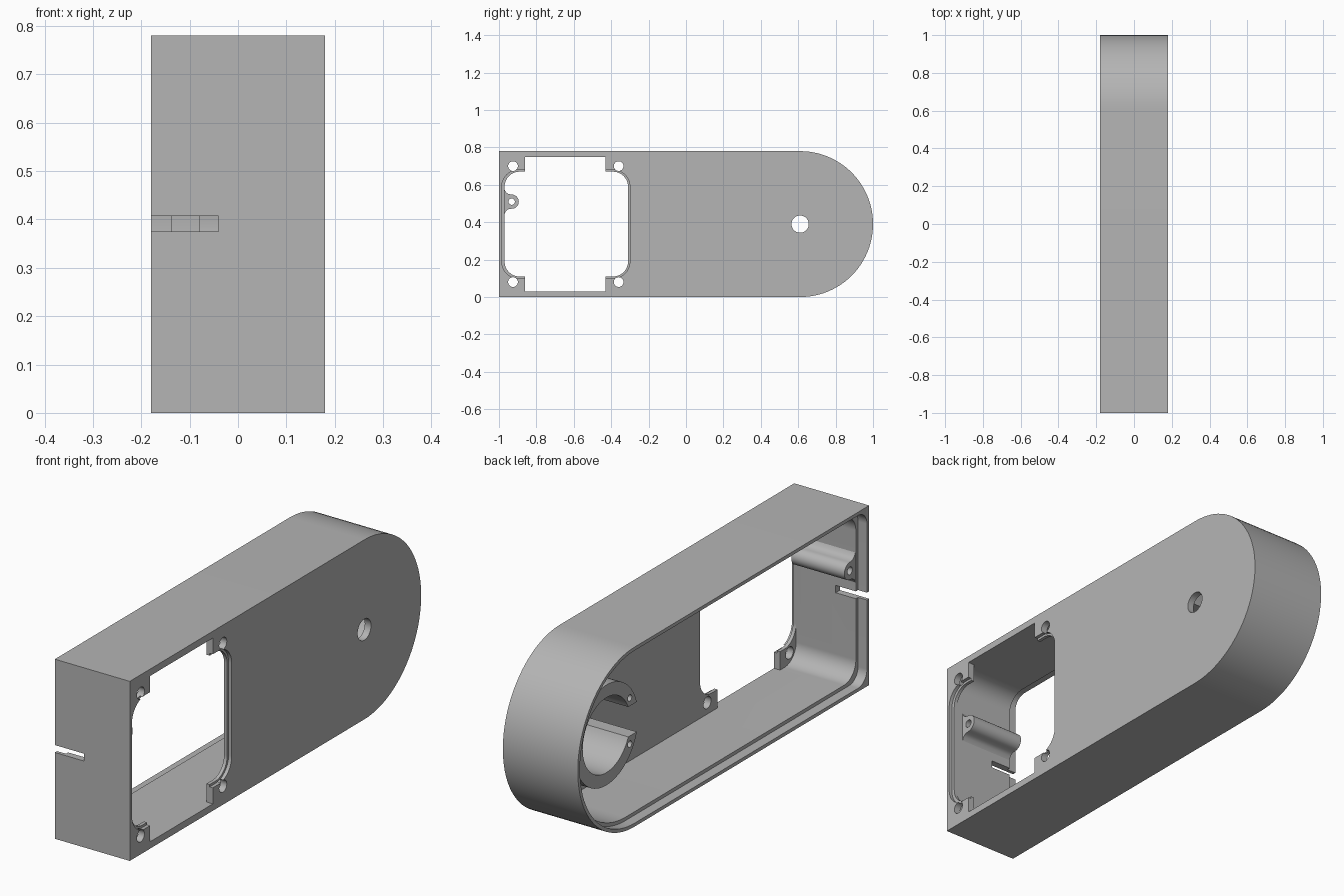
import bpy, bmesh
from math import sin, cos, pi, radians

cube = bpy.data.objects.get("Cube")
if cube:
    bpy.data.objects.remove(cube, do_unlink=True)

grey = bpy.data.materials.new("plain_grey")
grey.use_nodes = True
colour = (0.46, 0.46, 0.46, 1)
grey.diffuse_color = colour
grey.node_tree.nodes["Principled BSDF"].inputs["Base Color"].default_value = colour


def arc(cy, cz, r, a0, a1, n=16):
    """Points of an arc in the y-z plane, angles in degrees."""
    return [(cy + r * cos(radians(a0 + (a1 - a0) * i / n)),
             cz + r * sin(radians(a0 + (a1 - a0) * i / n))) for i in range(n + 1)]


def circle(cy, cz, r, n=48):
    return arc(cy, cz, r, 0, 360, n)[:-1]


def slab(y0, y1, z0, z1, front=0, back=0):
    """Rectangle with separate radii on its front and back corners."""
    pts = []
    corners = [(y1 - back, z0 + back, back, -90), (y1 - back, z1 - back, back, 0),
               (y0 + front, z1 - front, front, 90), (y0 + front, z0 + front, front, 180)]
    for cy, cz, r, a in corners:
        pts += arc(cy, cz, r, a, a + 90, 24) if r else [(cy, cz)]
    clean = []
    for p in pts:
        if not clean or abs(p[0] - clean[-1][0]) + abs(p[1] - clean[-1][1]) > 1e-5:
            clean.append(p)
    return clean


def prism(name, pts, x0, x1):
    """Extrude a y-z profile along x."""
    bm = bmesh.new()
    face = bm.faces.new([bm.verts.new((x0, y, z)) for y, z in pts])
    ext = bmesh.ops.extrude_face_region(bm, geom=[face])
    verts = [v for v in ext["geom"] if isinstance(v, bmesh.types.BMVert)]
    bmesh.ops.translate(bm, verts=verts, vec=(x1 - x0, 0, 0))
    bmesh.ops.recalc_face_normals(bm, faces=bm.faces)
    mesh = bpy.data.meshes.new(name)
    bm.to_mesh(mesh)
    bm.free()
    mesh.materials.append(grey)
    ob = bpy.data.objects.new(name, mesh)
    bpy.context.collection.objects.link(ob)
    return ob


def cut(ob, pts, x0, x1):
    """Subtract an extruded profile and bake the result."""
    cutter = prism("cutter", pts, x0, x1)
    cutter.hide_render = True
    mod = ob.modifiers.new("cut", 'BOOLEAN')
    mod.operation, mod.solver, mod.object = 'DIFFERENCE', 'EXACT', cutter
    deps = bpy.context.evaluated_depsgraph_get()
    mesh = bpy.data.meshes.new_from_object(ob.evaluated_get(deps))
    ob.modifiers.clear()
    ob.data = mesh
    bpy.data.objects.remove(cutter, do_unlink=True)


MID = 0.39      # height of the centre line
WALL = 0.03
PLATE = 0.15    # inner face of the side plate

# Housing: hollow shell, open on one side, with a stepped rim for a lid
housing = prism("housing", slab(-1, 1, 0, 0.78, 0, 0.39), -0.18, 0.18)
cut(housing, slab(-0.97, 0.97, WALL, 0.75, 0.08, 0.36), -0.3, PLATE)
cut(housing, slab(-0.985, 0.985, 0.015, 0.765, 0.06, 0.375), -0.3, -0.137)

# Window in the side plate, with a shallow recessed ledge
cut(housing, slab(-0.97, -0.31, 0.11, 0.67, 0.08, 0.08), 0.12, 0.3)
cut(housing, slab(-0.86, -0.43, WALL, 0.75), 0.12, 0.3)
cut(housing, slab(-0.985, -0.30, 0.10, 0.68, 0.09, 0.09), 0.165, 0.3)

# Screw holes in the corner tabs and the shaft hole
for y in (-0.925, -0.36):
    for side in (-1, 1):
        cut(housing, circle(y, MID + side * 0.31, 0.026, 32), 0.1, 0.3)
cut(housing, circle(0.61, MID, 0.046), 0.1, 0.3)

# Cable slot in the front wall
cut(housing, slab(-1.1, -0.9, 0.375, 0.407), -0.3, -0.04)

# Screw post flared into the front wall
post_z = 0.51
flare = [(-0.985, 0.068), (-0.97, 0.065), (-0.962, 0.05), (-0.95, 0.041)]
outline = [(y, post_z + d) for y, d in flare]
outline += arc(-0.932, post_z, 0.038, 90, -90)
outline += [(y, post_z - d) for y, d in reversed(flare)]
post = prism("screw_post", outline, -0.135, 0.12)
cut(post, circle(-0.932, post_z, 0.017, 24), -0.3, 0.3)

# Open ring seat around the shaft, with two screw holes in its ends
hub_y = 0.66
hub = prism("ring_seat", circle(hub_y, MID, 0.218, 64), -0.08, PLATE + 0.005)
cut(hub, circle(hub_y, MID, 0.163, 64), -0.3, 0.3)
cut(hub, slab(0.35, hub_y, MID - 0.065, MID + 0.065), -0.3, 0.3)
for side in (-1, 1):
    cut(hub, circle(hub_y - 0.16, MID + side * 0.1, 0.014, 24), -0.3, 0.05)

# Smooth shading with sharp edges kept
bpy.ops.object.select_all(action='DESELECT')
for ob in (housing, post, hub):
    ob.select_set(True)
bpy.context.view_layer.objects.active = housing
bpy.ops.object.shade_smooth_by_angle(angle=radians(30))
